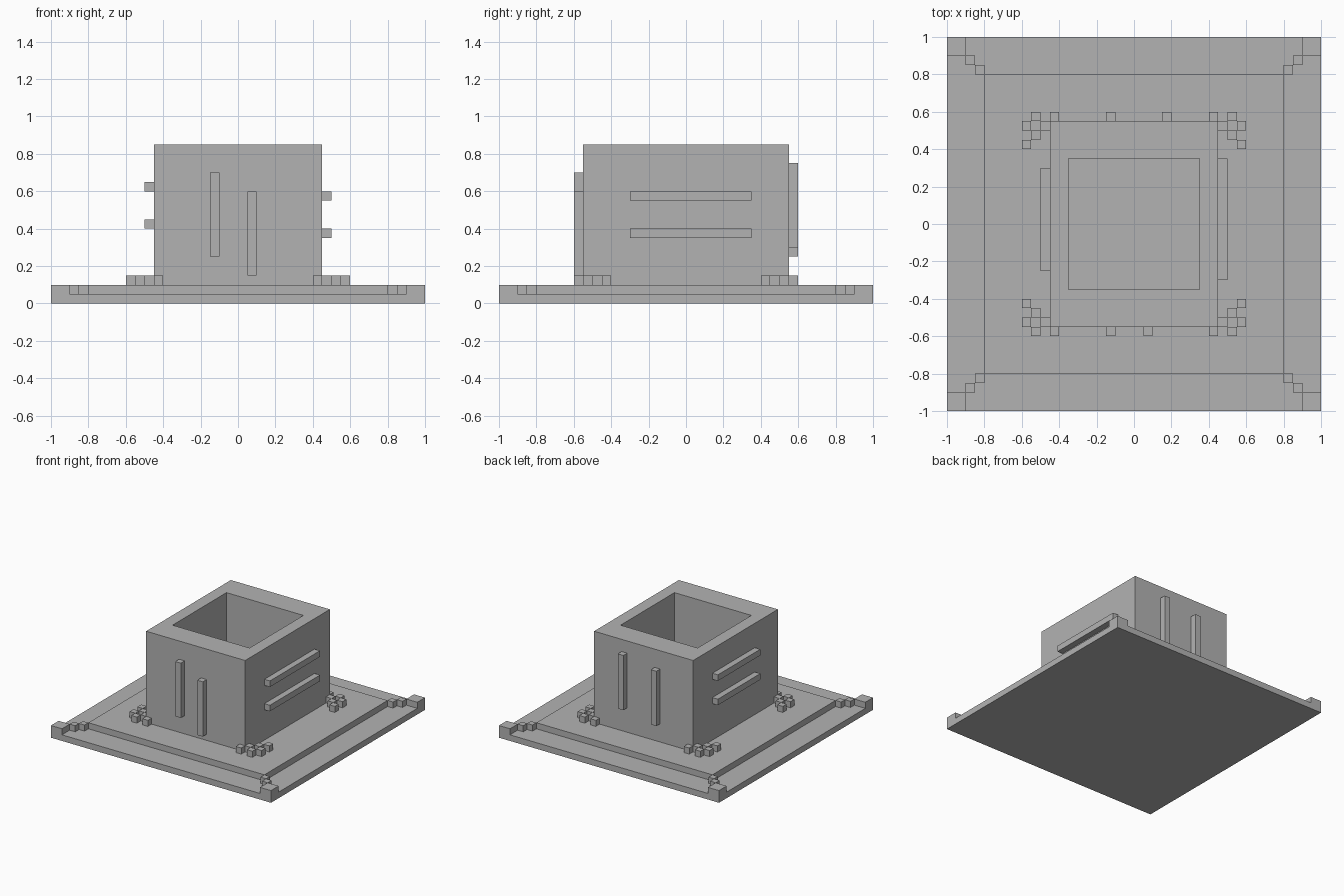
import bpy
import bmesh
from mathutils import Matrix, Vector

old = bpy.data.objects.get("Cube")
if old:
    bpy.data.objects.remove(old, do_unlink=True)

stone = bpy.data.materials.new("grey stone")
stone.use_nodes = True
colour = (0.45, 0.45, 0.45, 1)
stone.diffuse_color = colour
stone.node_tree.nodes["Principled BSDF"].inputs["Base Color"].default_value = colour

U = 0.05  # edge of one small block


def add_box(bm, low, high):
    low, high = Vector(low), Vector(high)
    place = Matrix.Translation((low + high) / 2) @ Matrix.Diagonal((*(high - low), 1))
    bmesh.ops.create_cube(bm, size=1, matrix=place)


def finish(name, bm):
    mesh = bpy.data.meshes.new(name)
    bmesh.ops.recalc_face_normals(bm, faces=bm.faces)
    bm.to_mesh(mesh)
    bm.free()
    mesh.materials.append(stone)
    obj = bpy.data.objects.new(name, mesh)
    bpy.context.collection.objects.link(obj)
    return obj


def box(name, low, high):
    bm = bmesh.new()
    add_box(bm, low, high)
    return finish(name, bm)


def at_corners(name, blocks):
    """Repeat (x, y, z, width, height) blocks in all four quadrants."""
    bm = bmesh.new()
    for sx in (-1, 1):
        for sy in (-1, 1):
            for x, y, z, w, h in blocks:
                xs = sorted((sx * x, sx * (x + w)))
                ys = sorted((sy * y, sy * (y + w)))
                add_box(bm, (xs[0], ys[0], z), (xs[1], ys[1], z + h))
    return finish(name, bm)


# Stepped base
box("base_slab", (-1, -1, 0), (1, 1, U))
box("raised_plate", (-0.8, -0.8, U), (0.8, 0.8, 2 * U))

# Corner posts with a diagonal of small blocks leading inwards
at_corners("corner_posts", [(0.9, 0.9, U, 2 * U, U)])
at_corners("corner_steps", [(c, c, U, U, U) for c in (0.8, 0.85)])

# Hollow tower, open at the top
bm = bmesh.new()
rings = []
for hx, hy in ((0.45, 0.55), (0.35, 0.35)):
    for z in (0.1, 0.85):
        rings.append([bm.verts.new((sx * hx, sy * hy, z))
                      for sx, sy in ((-1, -1), (1, -1), (1, 1), (-1, 1))])
outer_low, outer_top, inner_low, inner_top = rings
for a, b in ((outer_low, outer_top), (outer_top, inner_top),
             (inner_top, inner_low), (inner_low, outer_low)):
    for i in range(4):
        j = (i + 1) % 4
        bm.faces.new((a[i], a[j], b[j], b[i]))
finish("tower", bm)

# Rubble in a checker pattern round each tower corner
cells = [(8, 11), (10, 11), (11, 10), (9, 10), (10, 9), (11, 8)]
at_corners("rubble", [(i * U, j * U, 2 * U, U, U) for i, j in cells])

# Upright bars on the front and back walls
for side, y, bars in (("front", -0.6, ((-0.15, 0.25), (0.05, 0.15))),
                      ("back", 0.55, ((-0.15, 0.25), (0.15, 0.3)))):
    for n, (x, z) in enumerate(bars, 1):
        box(f"{side}_bar_{n}", (x, y, z), (x + U, y + U, z + 0.45))

# Level bars on the side walls
for side, x, y0, y1, heights in (("left", 0.45, -0.3, 0.35, (0.35, 0.55)),
                                 ("right", -0.5, -0.25, 0.3, (0.4, 0.6))):
    for n, z in enumerate(heights, 1):
        box(f"{side}_bar_{n}", (x, y0, z), (x + U, y1, z + U))
